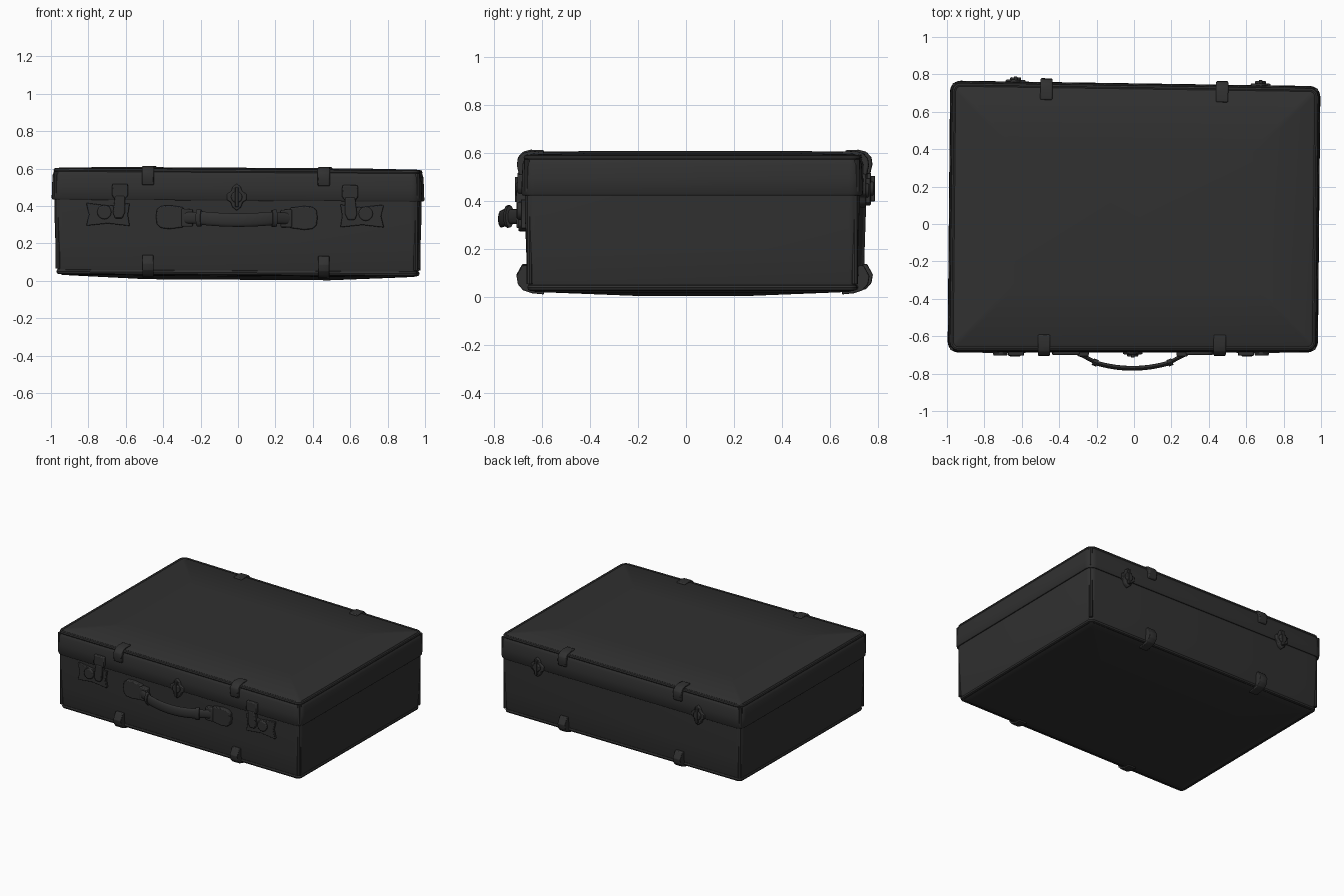
import bpy, bmesh, math
from mathutils import Vector

if "Cube" in bpy.data.objects:
    bpy.data.objects.remove(bpy.data.objects["Cube"])

HX, HY, R = 0.988, 0.7175, 0.055
black = bpy.data.materials.new("worn black leather")
black.diffuse_color = (0.03, 0.03, 0.03, 1)
black.use_nodes = True
black.node_tree.nodes["Principled BSDF"].inputs["Base Color"].default_value = black.diffuse_color


def warp(v):
    # the old case is slightly out of square
    x, y, z = v
    return Vector((x + 0.0095 * y, y + 0.0325 - 0.015 * x * (y / HY + 1) / 2, z - 0.006 * x))


def finish(name, bm, bevel=0.0):
    for v in bm.verts:
        v.co = warp(v.co)
    bmesh.ops.recalc_face_normals(bm, faces=bm.faces[:])
    me = bpy.data.meshes.new(name)
    bm.to_mesh(me)
    bm.free()
    me.materials.append(black)
    ob = bpy.data.objects.new(name, me)
    bpy.context.collection.objects.link(ob)
    bpy.ops.object.select_all(action='DESELECT')
    ob.select_set(True)
    bpy.context.view_layer.objects.active = ob
    bpy.ops.object.shade_smooth_by_angle(angle=math.radians(40))
    if bevel:
        m = ob.modifiers.new("soft edges", 'BEVEL')
        m.width, m.segments, m.limit_method = bevel, 2, 'ANGLE'
    return ob


def skin(bm, rings, loop=False):
    n = len(rings[0])
    pairs = list(zip(rings, rings[1:])) + ([(rings[-1], rings[0])] if loop else [])
    for a, b in pairs:
        for i in range(n):
            bm.faces.new((a[i], a[(i + 1) % n], b[(i + 1) % n], b[i]))
    if not loop:
        bm.faces.new(rings[0])
        bm.faces.new(rings[-1])


def loft(name, profile, loop=False):
    # stack of rounded rectangles given by (inset, height)
    bm = bmesh.new()
    rings = []
    for inset, z in profile:
        r = max(R - inset, 0.02)
        ring = []
        for q, (sx, sy) in enumerate(((1, 1), (-1, 1), (-1, -1), (1, -1))):
            for k in range(7):
                a = math.pi / 2 * (q + k / 6)
                ring.append(bm.verts.new((sx * (HX - inset - r) + r * math.cos(a),
                                          sy * (HY - inset - r) + r * math.sin(a), z)))
        rings.append(ring)
    skin(bm, rings, loop)
    return finish(name, bm)


def prism(name, pts, y0, y1, bevel=0.006):
    # flat outline in x/z given depth along y
    bm = bmesh.new()
    skin(bm, [[bm.verts.new((x, y, z)) for x, z in pts] for y in (y0, y1)])
    return finish(name, bm, bevel)


def sweep(name, path, up, ra, rb, n=14):
    # elliptical tube along a path
    bm = bmesh.new()
    rings = []
    path = [Vector(p) for p in path]
    up = Vector(up)
    for i, p in enumerate(path):
        t = (path[min(i + 1, len(path) - 1)] - path[max(i - 1, 0)]).normalized()
        s = t.cross(up).normalized()
        rings.append([bm.verts.new(p + up * ra * math.cos(2 * math.pi * k / n)
                                   + s * rb * math.sin(2 * math.pi * k / n)) for k in range(n)])
    skin(bm, rings)
    return finish(name, bm)


def strap(name, x, w, path, sy=1):
    # bent metal strip: pairs of outer and inner y/z points
    bm = bmesh.new()
    rings = [[bm.verts.new((x + dx, sy * y, z)) for dx, (y, z) in
              ((-w / 2, o), (w / 2, o), (w / 2, i), (-w / 2, i))] for o, i in path]
    skin(bm, rings)
    return finish(name, bm, 0.006)


def disc(cx, cz, r, n=20):
    return [(cx + r * math.cos(2 * math.pi * k / n), cz + r * math.sin(2 * math.pi * k / n)) for k in range(n)]


# case body with sagging base, and overhanging lid
loft("case_body", [(0.5, 0.006), (0.1, 0.024), (0.052, 0.027), (0.033, 0.04), (0.025, 0.07),
                   (0.018, 0.2), (0.013, 0.35), (0.012, 0.5)])
loft("lid", [(0.03, 0.435), (0.004, 0.429), (-0.002, 0.437), (0.0, 0.5), (0.003, 0.56),
             (0.014, 0.587), (0.038, 0.6), (0.35, 0.605)])


# piping along the edges
def piping(name, inset, z, r):
    loft(name, [(inset + r * math.cos(k * math.pi / 4), z + r * math.sin(k * math.pi / 4))
                for k in range(8)], True)


piping("base_piping", 0.037, 0.044, 0.014)
piping("lid_piping", 0.02, 0.586, 0.012)
for sx in (-1, 1):
    for sy in (-1, 1):
        for part, z0, z1, o in (("body", 0.06, 0.43, 0.032), ("lid", 0.445, 0.58, 0.022)):
            x, y = sx * (HX - o), sy * (HY - o)
            sweep(part + "_corner_piping", [(x, y, z0), (x, y, z1)], (1, 0, 0), 0.013, 0.013, 8)

# bent metal clips on the long edges
top_clip = [((-0.625, 0.609), (-0.625, 0.59)), ((-0.68, 0.611), (-0.68, 0.585)),
            ((-0.712, 0.603), (-0.69, 0.58)), ((-0.734, 0.58), (-0.695, 0.57)),
            ((-0.738, 0.55), (-0.7, 0.55)), ((-0.729, 0.51), (-0.7, 0.51))]
low_clip = [((-0.625, 0.013), (-0.625, 0.04)), ((-0.675, 0.018), (-0.675, 0.045)),
            ((-0.712, 0.03), (-0.68, 0.05)), ((-0.734, 0.055), (-0.68, 0.06)),
            ((-0.74, 0.09), (-0.68, 0.09)), ((-0.715, 0.135), (-0.68, 0.135))]
for x in (-0.475, 0.465):
    for sy in (1, -1):
        strap("lid_clip", x, 0.065, top_clip, sy)
        strap("base_clip", x, 0.06, low_clip, sy)

# pair of latches
plate = [(0.572, 0.412), (0.68, 0.397), (0.805, 0.412), (0.79, 0.35), (0.805, 0.29),
         (0.69, 0.303), (0.572, 0.29), (0.582, 0.35)]
hasp_top = [(0.583, 0.515), (0.665, 0.515), (0.668, 0.455), (0.655, 0.435), (0.595, 0.435), (0.58, 0.455)]
tongue = [(0.598, 0.45), (0.65, 0.45), (0.662, 0.36), (0.65, 0.33), (0.612, 0.33), (0.598, 0.36)]
for s, off in ((-1, 0.0), (1, -0.018)):
    def side(pts):
        return [(s * (x + off), z) for x, z in pts]
    prism("latch_plate", side(plate), -0.69, -0.722, 0.004)
    prism("latch_hasp", side(hasp_top), -0.69, -0.736)
    prism("latch_tongue", side(tongue), -0.7, -0.74)
    prism("latch_button", side(disc(0.708, 0.363, 0.038)), -0.7, -0.736)

# clover shaped catches: one in front, two behind
clover = [(0, 0.52), (0.022, 0.502), (0.03, 0.477), (0.053, 0.465), (0.053, 0.432), (0.032, 0.42),
          (0.024, 0.395), (0, 0.375)]
clover += [(-x, z) for x, z in clover[-2:0:-1]]
for x, sy in ((0, -1), (-0.64, 1), (0.67, 1)):
    prism("catch_plate", [(x + a, z) for a, z in clover], sy * 0.69, sy * 0.729)
    prism("catch_boss", [(x + a, z) for a, z in disc(0, 0.448, 0.03)], sy * 0.7, sy * 0.742)
    prism("catch_pin", [(x + a, z) for a, z in ((-0.009, 0.5), (0.009, 0.5), (0.009, 0.395), (-0.009, 0.395))],
          sy * 0.7, sy * 0.747, 0.003)

# carrying handle: arched grip, end loops and mounting tabs
grip = [(x, -0.804 + 0.033 * (abs(x) / 0.21) ** 2, 0.325 + 0.012 * (x / 0.21) ** 2)
        for x in [-0.21 + 0.42 * k / 16 for k in range(17)]]
sweep("handle_grip", grip, (0, 0, 1), 0.036, 0.013)
tab = [(0.285, 0.392), (0.36, 0.402), (0.405, 0.398), (0.427, 0.38), (0.432, 0.34),
       (0.427, 0.3), (0.405, 0.28), (0.36, 0.275), (0.285, 0.285)]
for s in (-1, 1):
    prism("handle_tab", [(s * x, z) for x, z in tab], -0.69, -0.732)
    prism("handle_mount", [(s * x, z) for x, z in ((0.235, 0.38), (0.295, 0.385), (0.295, 0.288), (0.235, 0.288))],
          -0.695, -0.74)
    sweep("handle_link", [(s * 0.285, -0.728, 0.336), (s * 0.25, -0.745, 0.336), (s * 0.2, -0.772, 0.336)],
          (0, 0, 1), 0.03, 0.011)
    sweep("handle_collar", [(s * 0.212, -0.768, 0.336), (s * 0.188, -0.778, 0.335)], (0, 0, 1), 0.046, 0.019)
